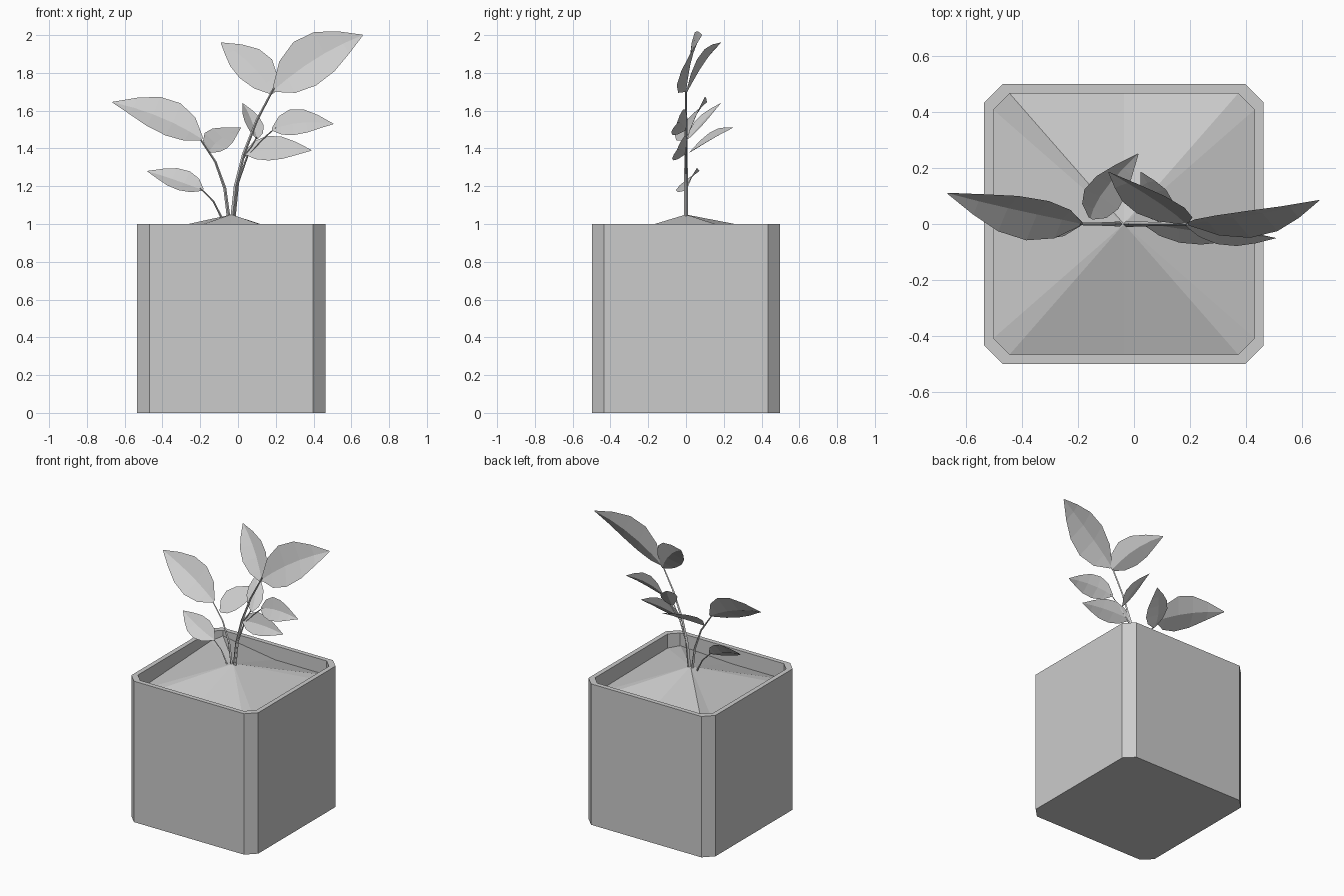
import bpy, bmesh
from mathutils import Vector

if "Cube" in bpy.data.objects:
    bpy.data.objects.remove(bpy.data.objects["Cube"])


def make_object(name, bm):
    mesh = bpy.data.meshes.new(name)
    bm.to_mesh(mesh)
    bm.free()
    obj = bpy.data.objects.new(name, mesh)
    bpy.context.collection.objects.link(obj)
    return obj


CX = -0.036


def octagon(bm, half, z, cut=0.065):
    a, b = half, half - cut
    pts = [(b, -a), (a, -b), (a, b), (b, a), (-b, a), (-a, b), (-a, -b), (-b, -a)]
    return [bm.verts.new((CX + x, y, z)) for x, y in pts]


def bridge(bm, r1, r2, closed=True):
    n = len(r1)
    for i in range(n if closed else n - 1):
        j = (i + 1) % n
        bm.faces.new((r1[i], r1[j], r2[j], r2[i]))


# Square pot with chamfered corners, flat rim and inner wall
bm = bmesh.new()
rings = [octagon(bm, 0.498, 0), octagon(bm, 0.498, 1.0),
         octagon(bm, 0.465, 1.0, 0.058), octagon(bm, 0.465, 0.86, 0.058)]
for lower, upper in zip(rings, rings[1:]):
    bridge(bm, lower, upper)
bm.faces.new(rings[0][::-1])
make_object("pot", bm)

# Uneven mound of soil rising to the stems
bm = bmesh.new()
peak = bm.verts.new((CX, 0, 1.05))
edge = octagon(bm, 0.465, 0.9, 0.058)
for v, z in zip(edge, (0.91, 0.90, 0.89, 0.90, 0.96, 0.93, 0.89, 0.89)):
    v.co.z = z
front_mid = bm.verts.new((CX, -0.465, 0.89))
back_mid = bm.verts.new((CX, 0.465, 0.90))
edge = edge[:4] + [back_mid] + edge[4:] + [front_mid]
for i, v in enumerate(edge):
    bm.faces.new((peak, v, edge[(i + 1) % len(edge)]))
make_object("soil", bm)


# Thin tapered four-sided stems, lying in the plane y = 0
def stem(name, pts, r0, r1):
    bm = bmesh.new()
    rings = []
    for i, (x, z) in enumerate(pts):
        p = Vector((x, 0, z))
        a, b = pts[max(i - 1, 0)], pts[min(i + 1, len(pts) - 1)]
        side = Vector((b[1] - a[1], 0, a[0] - b[0])).normalized()
        r = r0 + (r1 - r0) * i / (len(pts) - 1)
        depth = Vector((0, r, 0))
        rings.append([bm.verts.new(p + o) for o in (side * r, depth, -side * r, -depth)])
    for lower, upper in zip(rings, rings[1:]):
        bridge(bm, lower, upper)
    bm.faces.new(rings[0])
    bm.faces.new(rings[-1])
    bmesh.ops.recalc_face_normals(bm, faces=bm.faces)
    make_object(name, bm)


stem("main_stem", [(-0.032, 1.0), (-0.012, 1.2), (0.03, 1.37), (0.1, 1.55), (0.19, 1.72)], 0.012, 0.005)
stem("left_stem", [(-0.045, 1.0), (-0.07, 1.19), (-0.12, 1.33), (-0.2, 1.45)], 0.01, 0.004)
stem("low_left_stem", [(-0.08, 1.02), (-0.13, 1.12), (-0.2, 1.19)], 0.006, 0.003)
stem("right_stem", [(-0.02, 1.03), (0.0, 1.22), (0.05, 1.36), (0.12, 1.44), (0.2, 1.51)], 0.007, 0.003)
stem("middle_stem", [(0.03, 1.36), (0.07, 1.41), (0.1, 1.46)], 0.005, 0.003)
stem("low_right_stem", [(0.005, 1.28), (0.025, 1.34), (0.05, 1.38)], 0.005, 0.003)


# Leaf: curved midrib through base, mid and tip; half is the centre-to-edge vector
def leaf(name, base, mid, tip, half):
    base, mid, tip, half = map(Vector, (base, mid, tip, half))
    ctrl = 2 * mid - (base + tip) / 2
    normal = (tip - base).cross(half).normalized()
    if normal.y > 0:
        normal = -normal
    bm = bmesh.new()
    rows = []
    for t, w in ((0, 0.1), (0.17, 0.72), (0.38, 1.0), (0.6, 0.9), (0.8, 0.52), (1, 0.02)):
        p = base * (1 - t) ** 2 + ctrl * 2 * t * (1 - t) + tip * t * t
        rise = normal * half.length * w * 0.12
        rows.append([bm.verts.new(p + half * w + rise), bm.verts.new(p - rise),
                     bm.verts.new(p - half * w + rise)])
    for a, b in zip(rows, rows[1:]):
        bridge(bm, a, b, closed=False)
    bm.normal_update()
    if sum(f.normal.dot(normal) for f in bm.faces) < 0:
        bmesh.ops.reverse_faces(bm, faces=bm.faces)
    make_object(name, bm)


leaf("top_right_leaf", (0.19, 0, 1.71), (0.41, 0.015, 1.88), (0.66, 0.085, 2.0), (-0.06, 0.04, 0.115))
leaf("top_left_leaf", (0.185, 0, 1.69), (0.065, 0.08, 1.85), (-0.09, 0.185, 1.96), (0.085, 0.01, 0.05))
leaf("left_leaf", (-0.19, 0, 1.45), (-0.4, 0.035, 1.57), (-0.665, 0.11, 1.645), (0.04, 0.07, 0.085))
leaf("low_left_leaf", (-0.185, 0, 1.18), (-0.32, 0.01, 1.235), (-0.48, 0.07, 1.28), (0.03, 0.05, 0.05))
leaf("centre_left_leaf", (-0.155, 0.02, 1.38), (-0.1, 0.12, 1.45), (0.015, 0.25, 1.51), (-0.06, 0.035, 0.04))
leaf("centre_leaf", (0.1, 0.01, 1.45), (0.075, 0.09, 1.55), (0.025, 0.185, 1.64), (0.05, 0.02, -0.01))
leaf("right_leaf", (0.18, 0, 1.5), (0.325, -0.035, 1.54), (0.505, -0.05, 1.53), (-0.01, 0.035, 0.068))
leaf("low_right_leaf", (0.035, 0, 1.375), (0.2, -0.03, 1.4), (0.39, -0.05, 1.39), (-0.005, 0.035, 0.065))
